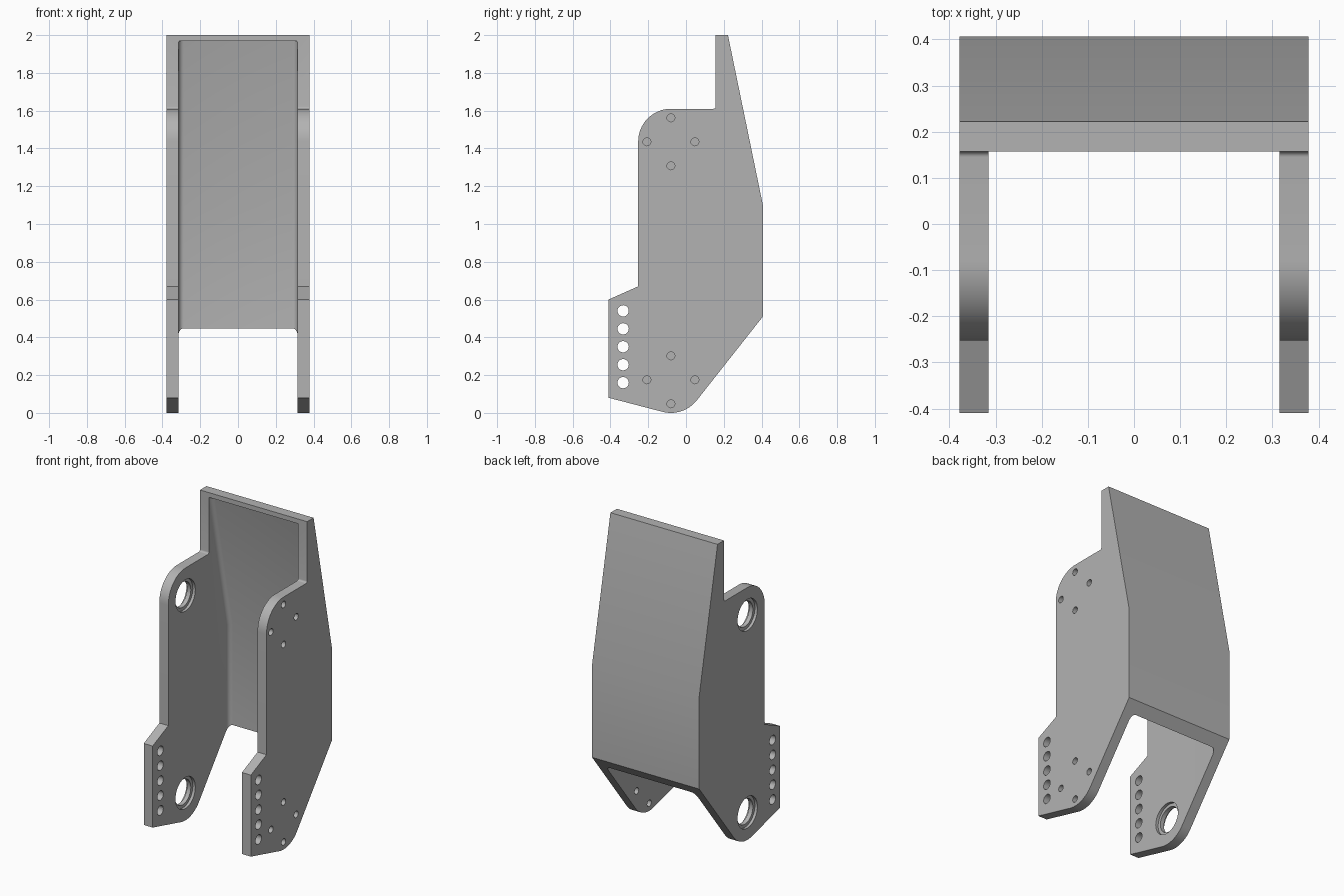
import bpy, bmesh, math
from mathutils import Matrix

if "Cube" in bpy.data.objects:
    bpy.data.objects.remove(bpy.data.objects["Cube"])

W, INNER = 0.378, 0.315          # half width outside and between the side plates
PIVOTS = [(-0.08, 1.435), (-0.08, 0.175)]


def arc(cy, cz, r, a0, a1, n):
    """Points on an arc in the y-z plane, angles in degrees."""
    angles = [math.radians(a0 + (a1 - a0) * i / n) for i in range(n + 1)]
    return [(cy + r * math.cos(a), cz + r * math.sin(a)) for a in angles]


def prism(name, outline, half):
    """Extrude a y-z outline along x from -half to half."""
    bm = bmesh.new()
    face = bm.faces.new([bm.verts.new((-half, y, z)) for y, z in outline])
    ext = bmesh.ops.extrude_face_region(bm, geom=[face])
    moved = [g for g in ext["geom"] if isinstance(g, bmesh.types.BMVert)]
    bmesh.ops.translate(bm, verts=moved, vec=(2 * half, 0, 0))
    bmesh.ops.recalc_face_normals(bm, faces=bm.faces)
    return to_object(name, bm)


def to_object(name, bm):
    mesh = bpy.data.meshes.new(name)
    bm.to_mesh(mesh)
    bm.free()
    obj = bpy.data.objects.new(name, mesh)
    bpy.context.collection.objects.link(obj)
    return obj


def drills(name, holes):
    """One cutter object holding cylinders along x: (x0, x1, y, z, radius)."""
    bm = bmesh.new()
    for x0, x1, y, z, r in holes:
        place = Matrix.Translation(((x0 + x1) / 2, y, z)) @ Matrix.Rotation(math.pi / 2, 4, 'Y')
        bmesh.ops.create_cone(bm, cap_ends=True, segments=32 if r > 0.05 else 20,
                              radius1=r, radius2=r, depth=x1 - x0, matrix=place)
    return to_object(name, bm)


def cut(target, cutter):
    mod = target.modifiers.new("cut", 'BOOLEAN')
    mod.operation, mod.solver, mod.object = 'DIFFERENCE', 'EXACT', cutter
    bpy.context.view_layer.objects.active = target
    bpy.ops.object.modifier_apply(modifier=mod.name)
    bpy.data.objects.remove(cutter)


# Bracket body: side profile extruded across the full width
profile = [(0.157, 2.0), (0.222, 2.0), (0.407, 1.1), (0.407, 0.51)]
profile += arc(-0.08, 0.175, 0.175, 321.9, 255.4, 14)        # rounded foot
profile += [(-0.41, 0.08), (-0.41, 0.6), (-0.253, 0.67)]     # front lug
profile += arc(-0.08, 1.437, 0.173, 180, 90, 16)             # rounded shoulder
profile += arc(0.145, 1.622, 0.012, 270, 360, 5)             # small inside fillet
bracket = prism("bracket", profile, W)

# Channel between the side plates, with filleted back corners
channel = prism("channel_cutter", [(-1, 1.97), (0.176, 1.97), (0.358, 1.09),
                                   (0.358, -1), (-1, -1)], INNER)
bm = bmesh.new()
bm.from_mesh(channel.data)
corners = [e for e in bm.edges
           if abs(e.verts[0].co.x - e.verts[1].co.x) < 1e-4 and all(v.co.y > 0 for v in e.verts)]
bmesh.ops.bevel(bm, geom=corners, offset=0.028, segments=6, profile=0.5, affect='EDGES')
bm.to_mesh(channel.data)
bm.free()
cut(bracket, channel)

# Row of adjustment holes through both lugs
cut(bracket, drills("lug_holes", [(-0.5, 0.5, -0.333, 0.16 + 0.095 * i, 0.03) for i in range(5)]))

# Four bolt holes around each pivot on the right plate
cut(bracket, drills("bolt_holes", [(0.2, 0.5, y + dy, z + dz, 0.021) for y, z in PIVOTS
                                   for dy, dz in ((0.127, 0), (-0.127, 0), (0, 0.127), (0, -0.127))]))

# Large pivot holes on the left plate, counterbored on both faces
for y, z in PIVOTS:
    cut(bracket, drills("pivot_hole", [(-0.5, -0.2, y, z, 0.08)]))
    cut(bracket, drills("counterbores", [(-0.5, -W + 0.018, y, z, 0.1),
                                         (-INNER - 0.018, -0.2, y, z, 0.1)]))

# Plain grey finish
grey = bpy.data.materials.new("grey_metal")
grey.diffuse_color = (0.45, 0.45, 0.45, 1)
grey.use_nodes = True
grey.node_tree.nodes["Principled BSDF"].inputs["Base Color"].default_value = grey.diffuse_color
bracket.data.materials.clear()
bracket.data.materials.append(grey)

bpy.ops.object.select_all(action='DESELECT')
bracket.select_set(True)
bpy.context.view_layer.objects.active = bracket
bpy.ops.object.shade_smooth_by_angle(angle=math.radians(25))
